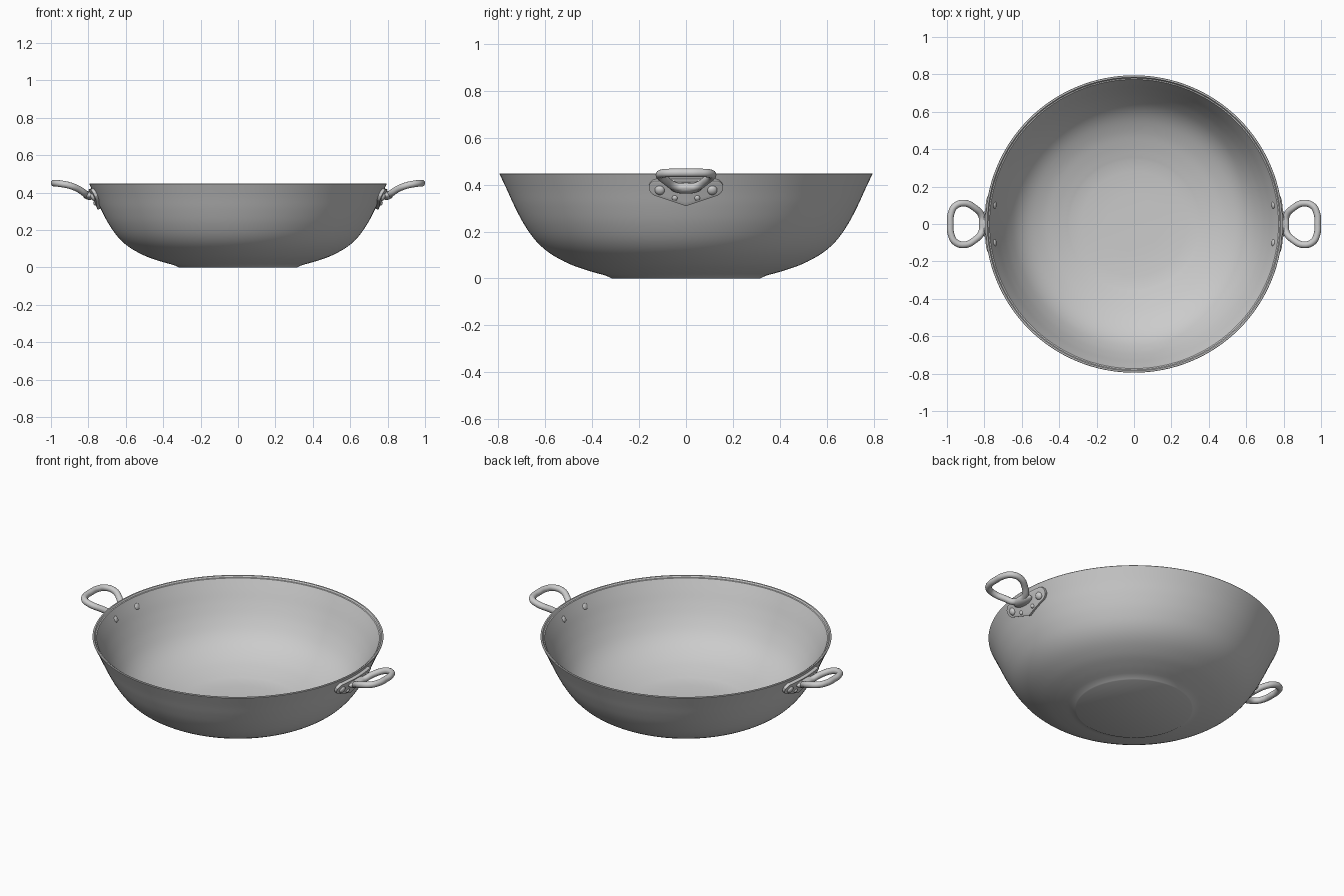
import bpy, bmesh, math
from mathutils import Vector, Matrix

if "Cube" in bpy.data.objects:
    bpy.data.objects.remove(bpy.data.objects["Cube"])

# Outer wall of the pan as (radius, height)
WALL = [(0.345, 0.013), (0.42, 0.034), (0.50, 0.063), (0.58, 0.107), (0.64, 0.16),
        (0.69, 0.23), (0.73, 0.305), (0.762, 0.375), (0.795, 0.445)]
THICK = 0.017


def smooth_path(pts, n=5):
    """Catmull-Rom curve through 2D points."""
    p = [Vector(q) for q in pts]
    p = [2 * p[0] - p[1]] + p + [2 * p[-1] - p[-2]]
    out = []
    for i in range(1, len(p) - 2):
        a, b, c, d = p[i - 1:i + 3]
        for k in range(n):
            t = k / n
            out.append(0.5 * (2 * b + (c - a) * t + (2 * a - 5 * b + 4 * c - d) * t * t
                              + (3 * b - a - 3 * c + d) * t ** 3))
    return out + [p[-2]]


def wall_radius(z):
    for (r0, z0), (r1, z1) in zip(WALL, WALL[1:]):
        if z <= z1:
            return r0 + (r1 - r0) * (z - z0) / (z1 - z0)
    return WALL[-1][0]


def on_wall(y, z, off=0.0):
    """Point on the wall at the +x side, and the outward normal there."""
    r = wall_radius(z)
    a = math.asin(y / r)
    n = Vector((math.cos(a), math.sin(a), -0.46)).normalized()
    return Vector((r * math.cos(a), y, z)) + n * off, n


def finish(name, bm, angle=40):
    me = bpy.data.meshes.new(name)
    bm.to_mesh(me)
    bm.free()
    ob = bpy.data.objects.new(name, me)
    bpy.context.collection.objects.link(ob)
    smooth(ob, angle)
    return ob


def smooth(ob, angle=40):
    bpy.ops.object.select_all(action='DESELECT')
    ob.select_set(True)
    bpy.context.view_layer.objects.active = ob
    bpy.ops.object.shade_smooth_by_angle(angle=math.radians(angle))


def lathe(name, profile, seg=128):
    bm = bmesh.new()
    vs = [bm.verts.new((r, 0, z)) for r, z in profile]
    es = [bm.edges.new(e) for e in zip(vs, vs[1:])]
    bmesh.ops.spin(bm, geom=vs + es, cent=(0, 0, 0), axis=(0, 0, 1),
                   angle=2 * math.pi, steps=seg)
    bmesh.ops.remove_doubles(bm, verts=bm.verts, dist=1e-5)
    bmesh.ops.recalc_face_normals(bm, faces=bm.faces)
    return finish(name, bm, 35)


# Pan body: outer wall, rounded rim, offset inner wall
outer = smooth_path(WALL)
inner = []
for i, p in enumerate(outer):
    t = (outer[min(i + 1, len(outer) - 1)] - outer[max(i - 1, 0)]).normalized()
    inner.append(p + Vector((-t.y, t.x)) * THICK)
inner[-1].y = 0.44
profile = [(0, 0), (0.317, 0), (0.322, 0.003)] + [tuple(p) for p in outer]
profile += [(0.793, 0.448), (0.785, 0.448)]
profile += [tuple(p) for p in reversed(inner)] + [(0.28, 0.02), (0.15, 0.016), (0, 0.015)]
lathe("pan_body", profile)

parts = []

# Mounting plate that follows the wall
bm = bmesh.new()
NY, NZ = 32, 6
grid = []
for i in range(NY + 1):
    y = 0.155 * math.sin(math.pi / 2 * (2 * i / NY - 1))
    f = max(0, (abs(y) - 0.13) / 0.025) ** 2 * 0.018
    top, bot = 0.423 - f, 0.315 + 0.34 * abs(y) + f
    grid.append([bm.verts.new(on_wall(y, bot + (top - bot) * j / NZ, -0.004)[0])
                 for j in range(NZ + 1)])
for i in range(NY):
    for j in range(NZ):
        bm.faces.new((grid[i][j], grid[i + 1][j], grid[i + 1][j + 1], grid[i][j + 1]))
plate = finish("handle_plate", bm)
m = plate.modifiers.new("thickness", 'SOLIDIFY')
m.thickness, m.offset = 0.021, 1
m = plate.modifiers.new("soft_edge", 'BEVEL')
m.width, m.segments, m.limit_method, m.angle_limit = 0.005, 2, 'ANGLE', math.radians(50)
parts.append(plate)


def blob(name, loc, normal, scale):
    bpy.ops.mesh.primitive_uv_sphere_add(segments=24, ring_count=14, radius=1)
    ob = bpy.context.object
    ob.name = name
    rot = normal.to_track_quat('Z', 'Y').to_matrix().to_4x4()
    ob.matrix_world = Matrix.Translation(loc) @ rot @ Matrix.Diagonal((*scale, 1))
    smooth(ob, 60)
    parts.append(ob)


# Rivets outside and their heads inside the pan
for s in (-1, 1):
    p, n = on_wall(s * 0.11, 0.383, 0.017)
    blob("large_rivet", p, n, (0.021, 0.021, 0.014))
    p, n = on_wall(s * 0.047, 0.35, 0.017)
    blob("small_rivet", p, n, (0.012, 0.012, 0.009))
    p, n = on_wall(s * 0.102, 0.383, -THICK)
    blob("inner_rivet", p, n, (0.018, 0.018, 0.008))

# Boss joining the loop to the plate
blob("handle_boss", Vector((0.793, 0, 0.385)), Vector((0, 0, 1)), (0.036, 0.068, 0.024))

# Loop handle
half = [(0.815, 0.045, 0.392), (0.852, 0.086, 0.418), (0.905, 0.111, 0.439),
        (0.955, 0.097, 0.448), (0.979, 0.052, 0.450)]
loop = [(0.812, 0, 0.388)] + half + [(0.982, 0, 0.450)] + \
       [(x, -y, z) for x, y, z in reversed(half)]
cu = bpy.data.curves.new("handle_loop", 'CURVE')
cu.dimensions = '3D'
cu.bevel_depth, cu.bevel_resolution, cu.resolution_u = 0.018, 5, 8
sp = cu.splines.new('BEZIER')
sp.bezier_points.add(len(loop) - 1)
for bp, co in zip(sp.bezier_points, loop):
    bp.co = co
    bp.handle_left_type = bp.handle_right_type = 'AUTO'
sp.use_cyclic_u = True
ring = bpy.data.objects.new("handle_loop", cu)
bpy.context.collection.objects.link(ring)
bpy.ops.object.select_all(action='DESELECT')
ring.select_set(True)
bpy.context.view_layer.objects.active = ring
bpy.ops.object.convert(target='MESH')
ring = bpy.context.object
smooth(ring, 60)
parts.append(ring)

# Second handle: the same parts turned half way round
turn = Matrix.Rotation(math.pi, 4, 'Z')
bpy.context.view_layer.update()
for ob in parts:
    twin = ob.copy()
    twin.name = "left_" + ob.name
    bpy.context.collection.objects.link(twin)
    twin.matrix_world = turn @ ob.matrix_world
    ob.name = "right_" + ob.name
